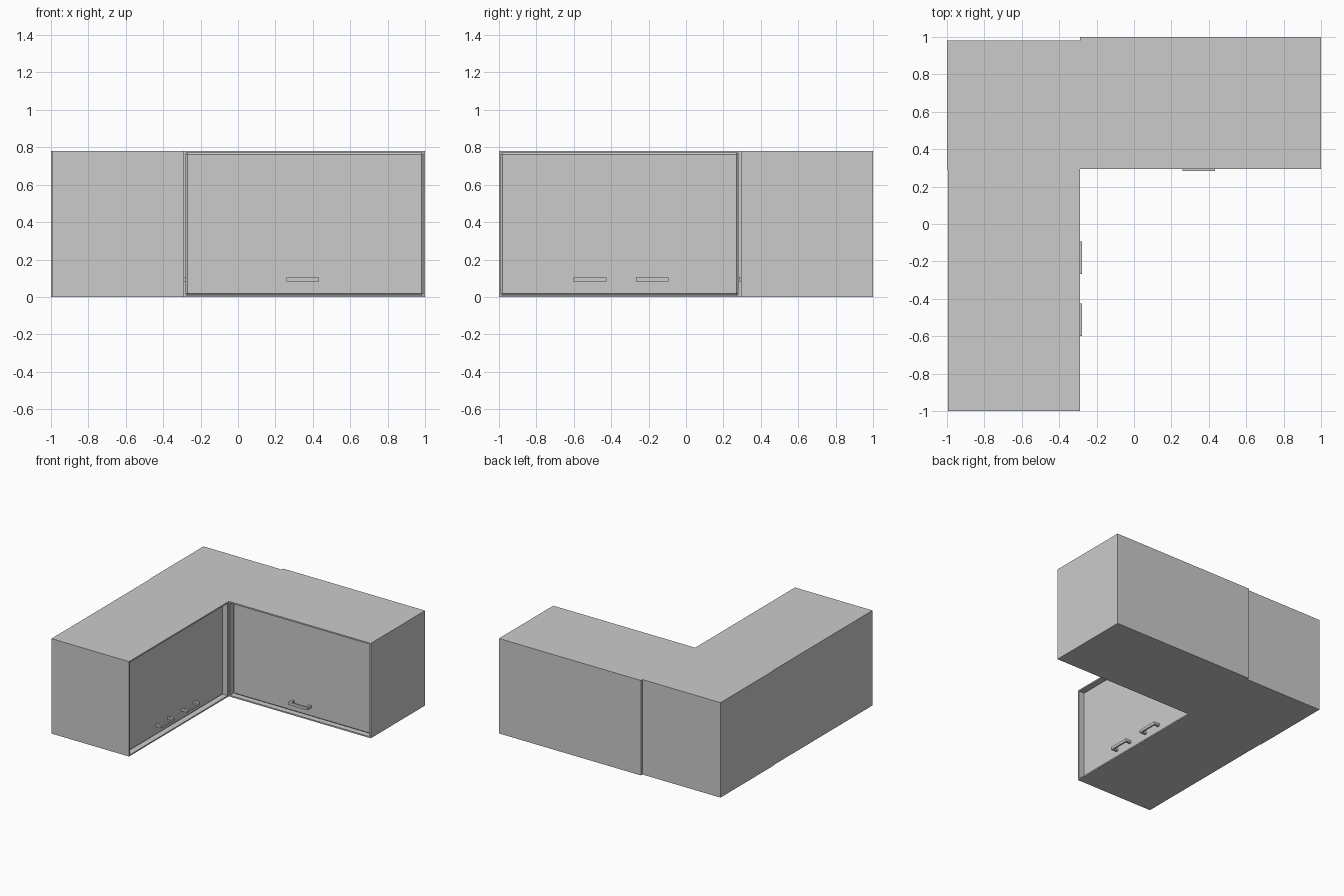
import bpy
from math import pi
from mathutils import Matrix, Vector

if "Cube" in bpy.data.objects:
    bpy.data.objects.remove(bpy.data.objects["Cube"])

H = 0.78        # cabinet height
WALL = 0.011    # board thickness
RECESS = 0.04   # door set back from the carcass front


def box(name, lo, hi, place, bevel=0):
    bpy.ops.mesh.primitive_cube_add(size=1)
    ob = bpy.context.object
    ob.name = name
    lo, hi = Vector(lo), Vector(hi)
    ob.data.transform(Matrix.Translation((lo + hi) / 2) @ Matrix.Diagonal((*(hi - lo), 1)))
    ob.matrix_world = place
    if bevel:
        mod = ob.modifiers.new("edge", 'BEVEL')
        mod.width, mod.segments = bevel, 1
    return ob


def handle(name, x, place):
    # bar standing off the door on two posts
    front, door = -0.012, RECESS
    box(name + "_bar", (x - 0.087, front, 0.082), (x + 0.087, front + 0.014, 0.105), place)
    for tag, px in (("left", x - 0.077), ("right", x + 0.077)):
        box(f"{name}_post_{tag}", (px - 0.01, front + 0.01, 0.084),
            (px + 0.01, door + 0.005, 0.103), place)


def cabinet(name, w, d, handles, place):
    # local frame: front plane at y = 0, facing -y, left edge at x = 0
    box(name + "_left_side", (0, 0, 0), (WALL, d, H), place)
    box(name + "_right_side", (w - WALL, 0, 0), (w, d, H), place)
    box(name + "_bottom", (WALL, 0, 0), (w - WALL, d, WALL), place)
    box(name + "_top", (WALL, 0, H - WALL), (w - WALL, d, H), place)
    box(name + "_back", (WALL, d - WALL, WALL), (w - WALL, d, H - WALL), place)
    # door leaf with chamfered edge
    box(name + "_door", (WALL, RECESS, WALL), (w - WALL, RECESS + 0.03, H - WALL), place, 0.008)
    for i, x in enumerate(handles):
        handle(f"{name}_handle_{i + 1}", x, place)


# right-hand cabinet facing the front
cabinet("back_cabinet", 1.29, 0.705, [0.635], Matrix.Translation((-0.29, 0.295, 0)))

# left-hand cabinet turned to face +x
turn = Matrix.Translation((-0.29, -1, 0)) @ Matrix.Rotation(pi / 2, 4, 'Z')
cabinet("side_cabinet", 1.29, 0.705, [0.487, 0.82], turn)

# plain corner unit joining both cabinets
box("corner_unit", (-1, 0.29, 0), (-0.29, 0.98, H), Matrix.Identity(4))
